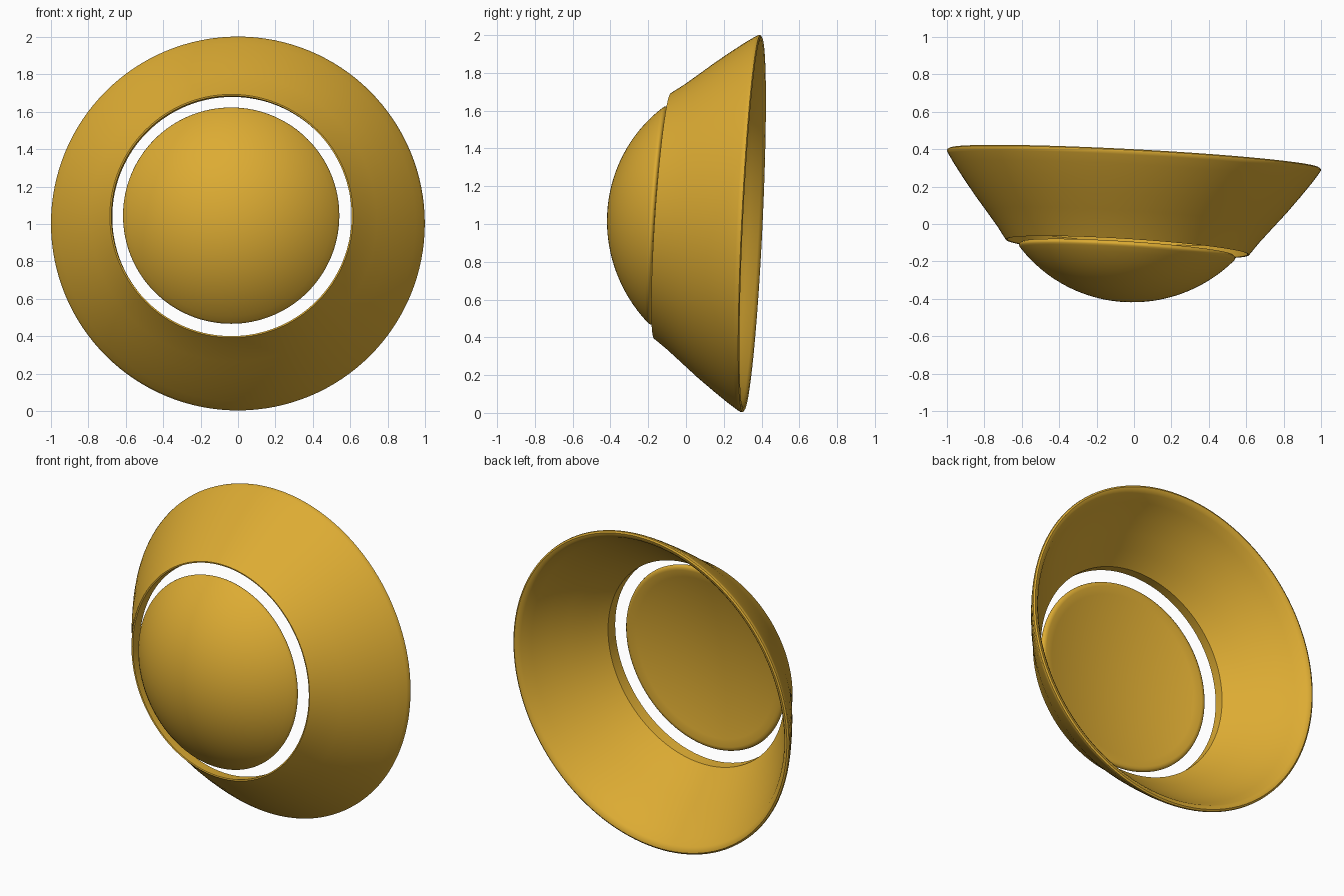
import bpy, bmesh, math

cube = bpy.data.objects.get("Cube")
if cube:
    bpy.data.objects.remove(cube, do_unlink=True)

gold = bpy.data.materials.new("golden_yellow")
gold.use_nodes = True
colour = (0.72, 0.41, 0.033, 1)
gold.diffuse_color = colour
gold.node_tree.nodes["Principled BSDF"].inputs["Base Color"].default_value = colour

RIM_Y, DEPTH, SEGMENTS = 0.345, 0.47, 128


def tilt(co):
    """Place a turned point: the axis leans up and to the right towards the front."""
    k = (RIM_Y - co.z) / DEPTH
    lean = max(0, min(1, k))
    slope_x = 0.053 + 0.010 * lean
    slope_z = 0.047 + 0.021 * lean
    y = co.z - slope_x * co.x + slope_z * co.y
    return (co.x - 0.035 * k, y, 1.002 + co.y + 0.041 * k)


def turned(name, profile, closed):
    """Spin a (radius, depth) profile around the depth axis, then tilt it."""
    bm = bmesh.new()
    verts = [bm.verts.new((r, 0, d)) for r, d in profile]
    pairs = list(zip(verts, verts[1:]))
    if closed:
        pairs.append((verts[-1], verts[0]))
    edges = [bm.edges.new(p) for p in pairs]
    bmesh.ops.spin(bm, geom=verts + edges, cent=(0, 0, 0), axis=(0, 0, 1),
                   angle=math.tau, steps=SEGMENTS)
    bmesh.ops.remove_doubles(bm, verts=bm.verts, dist=0.0005)
    for v in bm.verts:
        v.co = tilt(v.co)
    bmesh.ops.recalc_face_normals(bm, faces=bm.faces)
    mesh = bpy.data.meshes.new(name)
    bm.to_mesh(mesh)
    bm.free()
    mesh.materials.append(gold)
    ob = bpy.data.objects.new(name, mesh)
    bpy.context.collection.objects.link(ob)
    bpy.ops.object.select_all(action='DESELECT')
    ob.select_set(True)
    bpy.context.view_layer.objects.active = ob
    bpy.ops.object.shade_smooth_by_angle(angle=math.radians(38))
    return ob


# Flared ring: outer wall, rounded lip, inner wall, hole edge
outer_wall = [(0.642, -0.122), (0.65, -0.124), (0.70, -0.055), (0.765, 0.025),
              (0.835, 0.11), (0.90, 0.195), (0.955, 0.27), (0.99, 0.322)]
lip = [(0.999, 0.338), (0.998, 0.347), (0.988, 0.353), (0.972, 0.35), (0.955, 0.335)]
inner_wall = [(0.92, 0.28), (0.86, 0.20), (0.79, 0.115), (0.72, 0.035),
              (0.65, -0.05), (0.642, -0.058)]
turned("flared_ring", outer_wall + lip + inner_wall, True)

# Front dome: spherical front, rounded edge, shallow dished back
RADIUS, EDGE = 0.767, 0.57
front = [(r, 0.352 - math.sqrt(RADIUS ** 2 - r ** 2))
         for r in (EDGE * i / 20 for i in range(21))]
edge = [(0.576, -0.153), (0.578, -0.146), (0.575, -0.138), (0.566, -0.131), (0.55, -0.130)]
back = [(r, -0.20 + 0.07 * (r / 0.55) ** 2)
        for r in (0.55 * i / 12 for i in range(11, -1, -1))]
turned("front_dome", front + edge + back, False)
